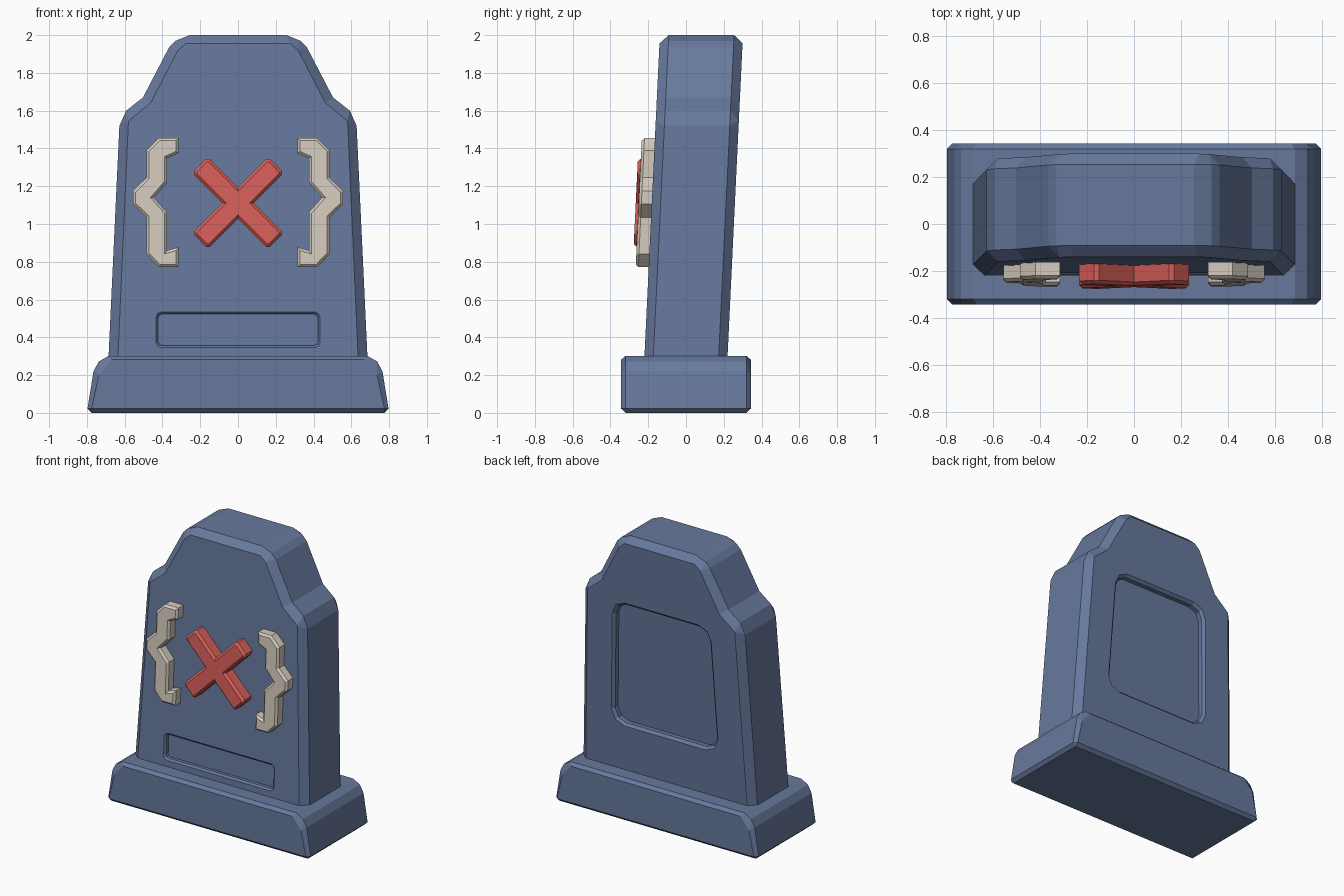
import bpy, bmesh
from mathutils import Vector

if "Cube" in bpy.data.objects:
    bpy.data.objects.remove(bpy.data.objects["Cube"])

LEAN = 0.048  # backward lean of the slab per unit of height


def material(name, rgb):
    m = bpy.data.materials.new(name)
    m.diffuse_color = (*rgb, 1)
    m.use_nodes = True
    m.node_tree.nodes["Principled BSDF"].inputs["Base Color"].default_value = m.diffuse_color
    return m


STONE = material("slate blue stone", (0.135, 0.19, 0.335))
CREAM = material("warm cream", (0.66, 0.60, 0.51))
RED = material("soft red", (0.68, 0.115, 0.10))


def inset(pts, d):
    """Offset a counter-clockwise outline inwards by d with mitred corners."""
    out = []
    for i, p in enumerate(pts):
        p = Vector(p)
        a = (p - Vector(pts[i - 1])).normalized()
        b = (Vector(pts[(i + 1) % len(pts)]) - p).normalized()
        na, nb = Vector((-a.y, a.x)), Vector((-b.y, b.x))
        out.append(tuple(p + (na + nb) * d / (1 + na.dot(nb))))
    return out


def loft(name, loops, mat, lean=LEAN):
    """Skin (depth, outline) loops of equal length and cap both ends."""
    bm = bmesh.new()
    rings = [[bm.verts.new((x, y + lean * (z - 0.3), z)) for x, z in pts]
             for y, pts in loops]
    n = len(rings[0])
    for r, s in zip(rings, rings[1:]):
        for i in range(n):
            bm.faces.new((r[i], r[(i + 1) % n], s[(i + 1) % n], s[i]))
    bm.faces.new(rings[0])
    bm.faces.new(rings[-1])
    bmesh.ops.remove_doubles(bm, verts=bm.verts, dist=0.0005)
    bmesh.ops.recalc_face_normals(bm, faces=bm.faces)
    me = bpy.data.meshes.new(name)
    bm.to_mesh(me)
    bm.free()
    me.materials.append(mat)
    ob = bpy.data.objects.new(name, me)
    bpy.context.collection.objects.link(ob)
    return ob


def mirrored(half):
    """Complete a right-hand outline with its left-hand mirror image."""
    return half + [(-x, z) for x, z in reversed(half)]


def rounded_box(w0, w1, z0, z1, c):
    """Box outline with cut corners: half width w0 at the bottom, w1 on top."""
    k = c * 0.3
    return mirrored([(w0 - c, z0), (w0 - k, z0 + k), (w0, z0 + c),
                     (w1, z1 - c), (w1 - k, z1 - k), (w1 - c, z1)])


def cut(target, name, outline, face, depth, step):
    """Sink a panel with a chamfered rim into a face of the target."""
    s = 1 if face > 0 else -1
    small = inset(outline, step)
    cutter = loft(name, [(face + s * 0.03, outline), (face, outline),
                         (face - s * step, small), (face - s * depth, small)], STONE)
    cutter.hide_render = True
    cutter.hide_viewport = True
    mod = target.modifiers.new(name, "BOOLEAN")
    mod.operation = "DIFFERENCE"
    mod.solver = "EXACT"
    mod.object = cutter


# Plinth: flared block with cut shoulders
outer = mirrored([(.775, 0), (.797, .022), (.765, .22), (.737, .272), (.685, .302)])
inner = mirrored([(.775, .022), (.775, .022), (.737, .2), (.737, .2), (.67, .282)])
loft("plinth", [(-.343, inner), (-.32, outer), (.32, outer), (.343, inner)], STONE, 0)

# Slab: shouldered outline with a wide chamfer front and back
outer = mirrored([(.69, .2), (.628, 1.52), (.592, 1.6), (.503, 1.67),
                  (.365, 1.935), (.33, 1.97), (.255, 2.0)])
inner = mirrored([(.64, .2), (.58, 1.545), (.58, 1.545), (.462, 1.642),
                  (.318, 1.92), (.318, 1.92), (.275, 1.956)])
slab = loft("slab", [(-.22, inner), (-.173, outer), (.173, outer), (.22, inner)], STONE)

# Sunken panels: small plate recess in front, large one behind
cut(slab, "front_panel_cutter", rounded_box(.435, .435, .345, .535, .03), -.22, .035, .012)
cut(slab, "back_panel_cutter", rounded_box(.42, .39, .62, 1.52, .1), .22, .05, .018)


def badge(name, outline, front, bevel, mat):
    """Raised emblem with a chamfered front edge."""
    loft(name, [(-.20, outline), (front + bevel, outline),
                (front, inset(outline, bevel))], mat)


# Cross: one arm outline turned four times
L, W, C = .285, .059, .014
arm = [(L - C, -W), (L, -W + C), (L, W - C), (L - C, W), (W, W)]
cross, r = [], .5 ** .5
for q in range(4):
    for u, v in arm:
        for _ in range(q):
            u, v = -v, u
        cross.append(((u - v) * r, 1.112 + (u + v) * r))
badge("cross", cross, -.305, .015, RED)

# Curly braces: right outline, mirrored for the left
brace = [(.315, .772), (.42, .772), (.485, .84), (.485, 1.035), (.557, 1.105),
         (.557, 1.175), (.485, 1.245), (.485, 1.39), (.42, 1.455), (.315, 1.455),
         (.315, 1.375), (.375, 1.348), (.375, 1.22), (.445, 1.14), (.375, 1.062),
         (.375, .86), (.315, .878)]
badge("right_brace", brace, -.289, .014, CREAM)
badge("left_brace", [(-x, z) for x, z in reversed(brace)], -.289, .014, CREAM)
